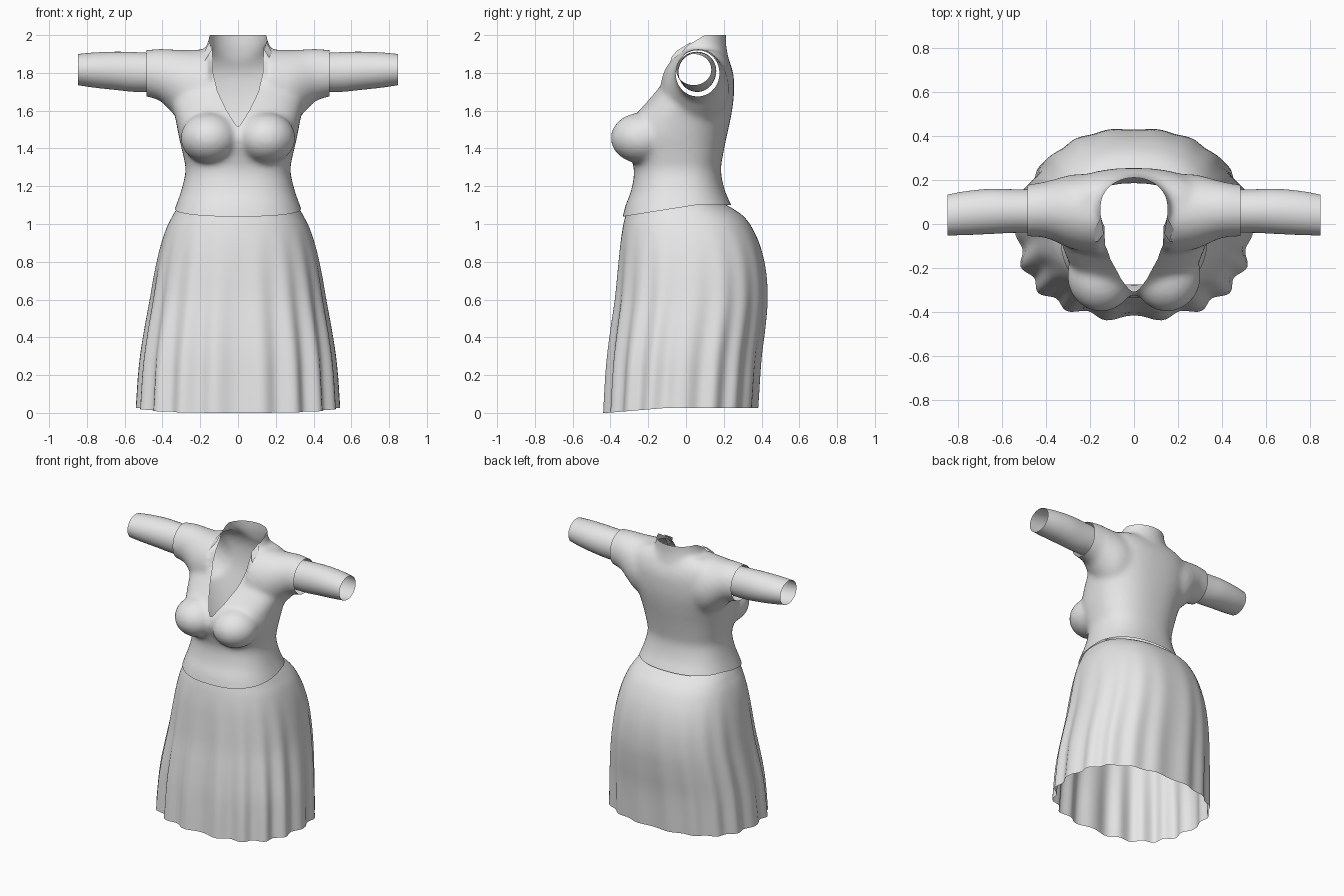
import bpy, bmesh
from math import sin, cos, pi
from mathutils import Matrix, Vector

cube = bpy.data.objects.get("Cube")
if cube:
    bpy.data.objects.remove(cube)

fabric = bpy.data.materials.new("light grey fabric")
fabric.use_nodes = True
GREY = (0.8, 0.8, 0.8, 1)
fabric.diffuse_color = GREY
fabric.node_tree.nodes["Principled BSDF"].inputs["Base Color"].default_value = GREY


def catmull(stations, steps):
    """Smoothly interpolate rows of a station table."""
    out = []
    last = len(stations) - 1
    for i in range(last):
        p = [stations[min(max(i + k, 0), last)] for k in (-1, 0, 1, 2)]
        for s in range(steps):
            t = s / steps
            out.append([b + 0.5 * t * (c - a + t * (2*a - 5*b + 4*c - d + t * (3*(b - c) + d - a)))
                        for a, b, c, d in zip(*p)])
    return out + [list(stations[-1])]


def power(v, n):
    return abs(v) ** (2 / n) * (1 if v > 0 else -1)


def loft(bm, stations, axis, n=2.0, seg=48, steps=4, cap=False, ripple=None, flip=1):
    """Loft rings (position, low a, high a, low b, high b) along z or x."""
    rings = []
    for pos, alo, ahi, blo, bhi in catmull(stations, steps):
        ring = []
        for k in range(seg):
            ang = 2 * pi * k / seg
            r = 1 + (ripple(ang, pos) if ripple else 0)
            a = (alo + ahi) / 2 + (ahi - alo) / 2 * power(cos(ang), n) * r
            b = (blo + bhi) / 2 + (bhi - blo) / 2 * power(sin(ang), n) * r
            ring.append(bm.verts.new((a, b, pos) if axis == "z" else (pos * flip, a, b)))
        rings.append(ring)
    for lo, hi in zip(rings, rings[1:]):
        for k in range(seg):
            j = (k + 1) % seg
            bm.faces.new((lo[k], lo[j], hi[j], hi[k]))
    if cap:
        bm.faces.new(rings[0][::-1])
        bm.faces.new(rings[-1])


def body(rows):
    """Symmetric rows (z, half width, front, back) to stations."""
    return [(z, -w, w, f, b) for z, w, f, b in rows]


def finish(name, bm):
    bmesh.ops.recalc_face_normals(bm, faces=bm.faces)
    mesh = bpy.data.meshes.new(name)
    bm.to_mesh(mesh)
    bm.free()
    obj = bpy.data.objects.new(name, mesh)
    bpy.context.collection.objects.link(obj)
    mesh.materials.append(fabric)
    for p in mesh.polygons:
        p.use_smooth = True
    return obj


def trim(bm, f):
    """Cut the mesh along f = 0 and remove the side where f > 0."""
    val = {v: f(v.co) for v in bm.verts}
    cut = []
    for e in list(bm.edges):
        a, b = e.verts
        if val[a] * val[b] < 0:
            cut.append(bmesh.utils.edge_split(e, a, val[a] / (val[a] - val[b]))[1])
    bmesh.ops.connect_verts(bm, verts=cut)
    bmesh.ops.delete(bm, geom=[v for v, x in val.items() if x > 0], context="VERTS")


def lerp(table, t):
    for (t0, v0), (t1, v1) in zip(table, table[1:]):
        if t <= t1:
            return v0 + (v1 - v0) * (t - t0) / (t1 - t0)
    return table[-1][1]


# Bodice volume: torso, neck, bust and shoulders fused together
bm = bmesh.new()
loft(bm, body([
    (0.98, 0.37, -0.35, 0.29), (1.04, 0.35, -0.335, 0.265), (1.10, 0.328, -0.32, 0.24),
    (1.18, 0.30, -0.29, 0.205), (1.28, 0.278, -0.275, 0.185), (1.36, 0.29, -0.295, 0.195),
    (1.46, 0.313, -0.325, 0.215), (1.55, 0.33, -0.29, 0.235), (1.64, 0.35, -0.215, 0.25),
    (1.72, 0.35, -0.15, 0.255), (1.80, 0.34, -0.095, 0.25), (1.87, 0.32, -0.06, 0.225),
    (1.92, 0.24, -0.03, 0.19)]), "z", n=2.4, cap=True)
loft(bm, body([
    (1.80, 0.23, -0.07, 0.235), (1.88, 0.205, -0.06, 0.225), (1.93, 0.175, -0.06, 0.215),
    (1.98, 0.155, -0.05, 0.212), (2.07, 0.15, -0.05, 0.212)]), "z", cap=True)
for side in (-1, 1):
    place = Matrix.Translation((0.15 * side, -0.235, 1.455)) @ Matrix.Diagonal((0.155, 0.165, 0.135, 1))
    bmesh.ops.create_uvsphere(bm, u_segments=32, v_segments=16, radius=1, matrix=place)
    loft(bm, [(0.15, -0.14, 0.23, 1.50, 1.925), (0.28, -0.115, 0.225, 1.53, 1.922),
              (0.36, -0.08, 0.205, 1.60, 1.925), (0.42, -0.06, 0.19, 1.655, 1.928),
              (0.54, -0.055, 0.17, 1.685, 1.915)], "x", cap=True, flip=side)
bodice = finish("bodice", bm)
remesh = bodice.modifiers.new("fuse", "REMESH")
remesh.mode = "VOXEL"
remesh.voxel_size = 0.014
smooth = bodice.modifiers.new("soften", "SMOOTH")
smooth.factor = 0.5
smooth.iterations = 16
fused = bpy.data.meshes.new_from_object(bodice.evaluated_get(bpy.context.evaluated_depsgraph_get()))
bpy.data.objects.remove(bodice)

# Open the hem, armholes, collar and plunging neckline
bm = bmesh.new()
bm.from_mesh(fused)
bpy.data.meshes.remove(fused)
NECK = [(1.51, 0), (1.54, 0.022), (1.60, 0.06), (1.70, 0.108), (1.80, 0.132), (2.1, 0.138)]


def neckline(p):
    width = lerp(NECK, p.z) if p.z > 1.51 else (p.z - 1.51)
    return min(width - abs(p.x), 0.06 - p.y)


trim(bm, lambda p: 1.04 + 0.06 * min(max((p.y + 0.33) / 0.38, 0), 1) - p.z)
trim(bm, lambda p: abs(p.x) - 0.485)
trim(bm, lambda p: min(p.z - 2.0 + 0.6 * max(0, 0.1 - p.y), 0.21 - abs(p.x)))
trim(bm, neckline)
finish("bodice", bm)

# Sleeves and collar points
for side, label in ((1, "left"), (-1, "right")):
    bm = bmesh.new()
    loft(bm, [(0.46, -0.04, 0.157, 1.70, 1.905), (0.55, -0.04, 0.158, 1.70, 1.91),
              (0.65, -0.045, 0.16, 1.71, 1.912), (0.76, -0.05, 0.15, 1.722, 1.908),
              (0.848, -0.052, 0.134, 1.735, 1.90)], "x", flip=side)
    finish(label + "_sleeve", bm)
    bm = bmesh.new()
    flap = [(0.15, 0.03, 1.965), (0.185, -0.03, 1.90), (0.203, -0.083, 1.825),
            (0.165, -0.08, 1.88), (0.138, -0.045, 1.92)]
    bm.faces.new([bm.verts.new((x * side, y, z)) for x, y, z in flap])
    finish(label + "_collar_point", bm)


# Pleated skirt
def pleats(ang, z):
    depth = 0.034 * min(max((0.98 - z) / 0.8, 0), 1)
    return -depth * cos(18 * (ang + pi / 2)) * (0.75 - 0.25 * sin(ang))


bm = bmesh.new()
loft(bm, body([
    (1.10, 0.312, -0.30, 0.215), (1.08, 0.325, -0.312, 0.25), (1.04, 0.348, -0.322, 0.305),
    (0.98, 0.378, -0.335, 0.35), (0.88, 0.41, -0.35, 0.395), (0.75, 0.438, -0.362, 0.425),
    (0.60, 0.462, -0.375, 0.433), (0.45, 0.487, -0.395, 0.42), (0.30, 0.508, -0.412, 0.40),
    (0.15, 0.52, -0.422, 0.388), (0.0, 0.528, -0.43, 0.38)]), "z", n=2.4, seg=180,
    ripple=pleats)
for v in bm.verts:
    if v.co.z < 0.1:
        lift = 0.025 * min(max((v.co.y + 0.42) / 0.3, 0), 1)
        v.co.z += lift * (1 - v.co.z / 0.1)
finish("skirt", bm)
